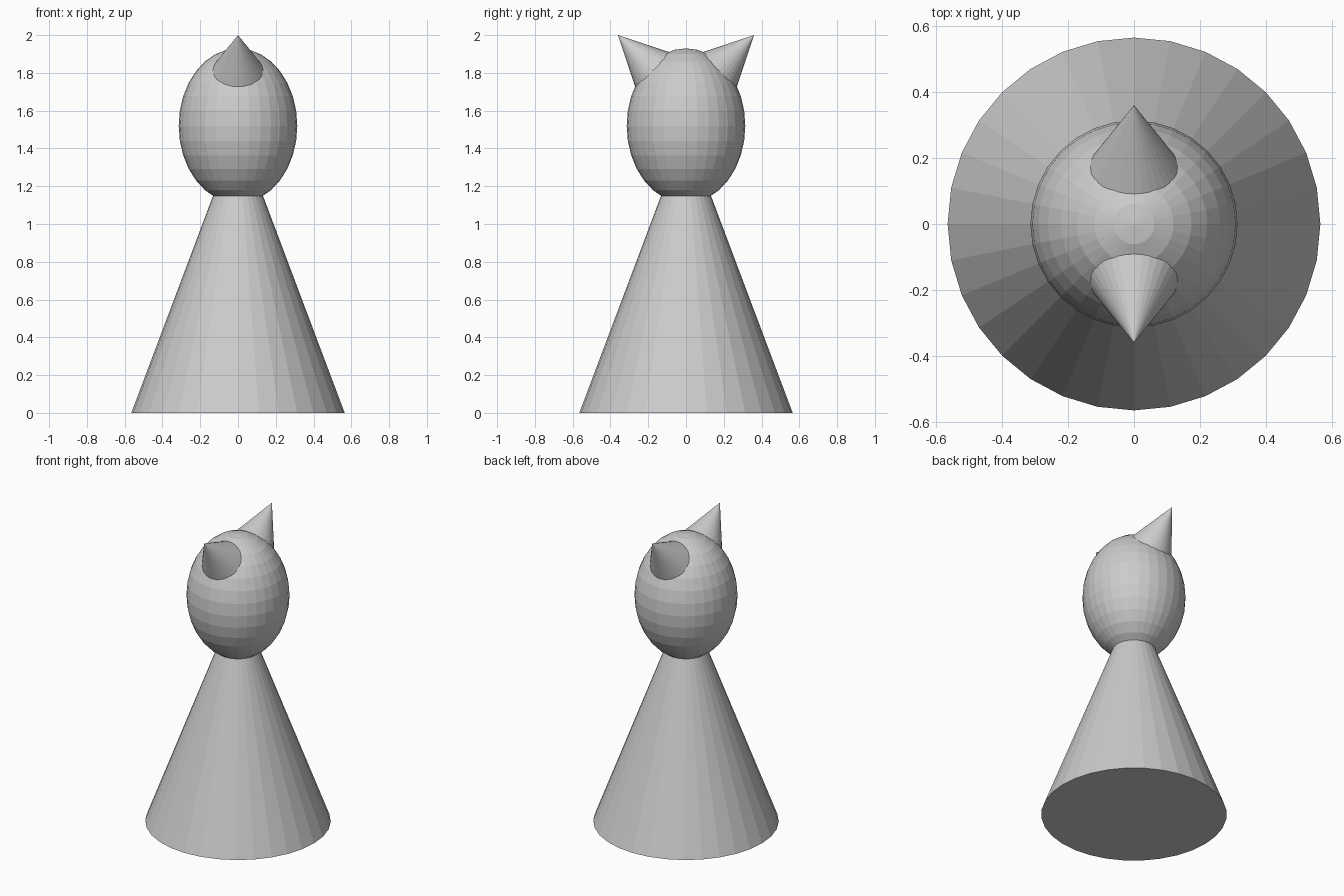
import bpy
from math import radians
from mathutils import Vector

cube = bpy.data.objects.get("Cube")
if cube:
    bpy.data.objects.remove(cube, do_unlink=True)

# Single plain grey
GREY = (0.6, 0.6, 0.6, 1.0)
grey = bpy.data.materials.new("plain_grey")
grey.use_nodes = True
grey.diffuse_color = GREY
for node in grey.node_tree.nodes:
    if node.type == 'BSDF_PRINCIPLED':
        node.inputs["Base Color"].default_value = GREY


def finish(name):
    obj = bpy.context.object
    obj.name = name
    obj.data.materials.append(grey)
    return obj


def add_cone(name, tip, radius, depth, tilt=0.0):
    """Faceted cone given by its tip, tilted about the x axis."""
    bpy.ops.mesh.primitive_cone_add(vertices=32, radius1=radius, radius2=0, depth=depth)
    cone = finish(name)
    cone.rotation_euler.x = tilt
    axis = cone.rotation_euler.to_matrix() @ Vector((0, 0, 1))
    cone.location = Vector(tip) - axis * depth / 2
    return cone


# Body: tall cone whose point is buried in the head
add_cone("body", (0, 0, 1.5), 0.565, 1.5)

# Head: upright egg-shaped ball
bpy.ops.mesh.primitive_uv_sphere_add(segments=32, ring_count=16, radius=1, location=(0, 0, 1.52))
finish("head").scale = (0.314, 0.314, 0.41)

# Ears: cones leaning outward to front and back
for name, side in (("front_ear", -1), ("back_ear", 1)):
    add_cone(name, (0, side * 0.36, 2.0), 0.2, 0.4, radians(-45 * side))
